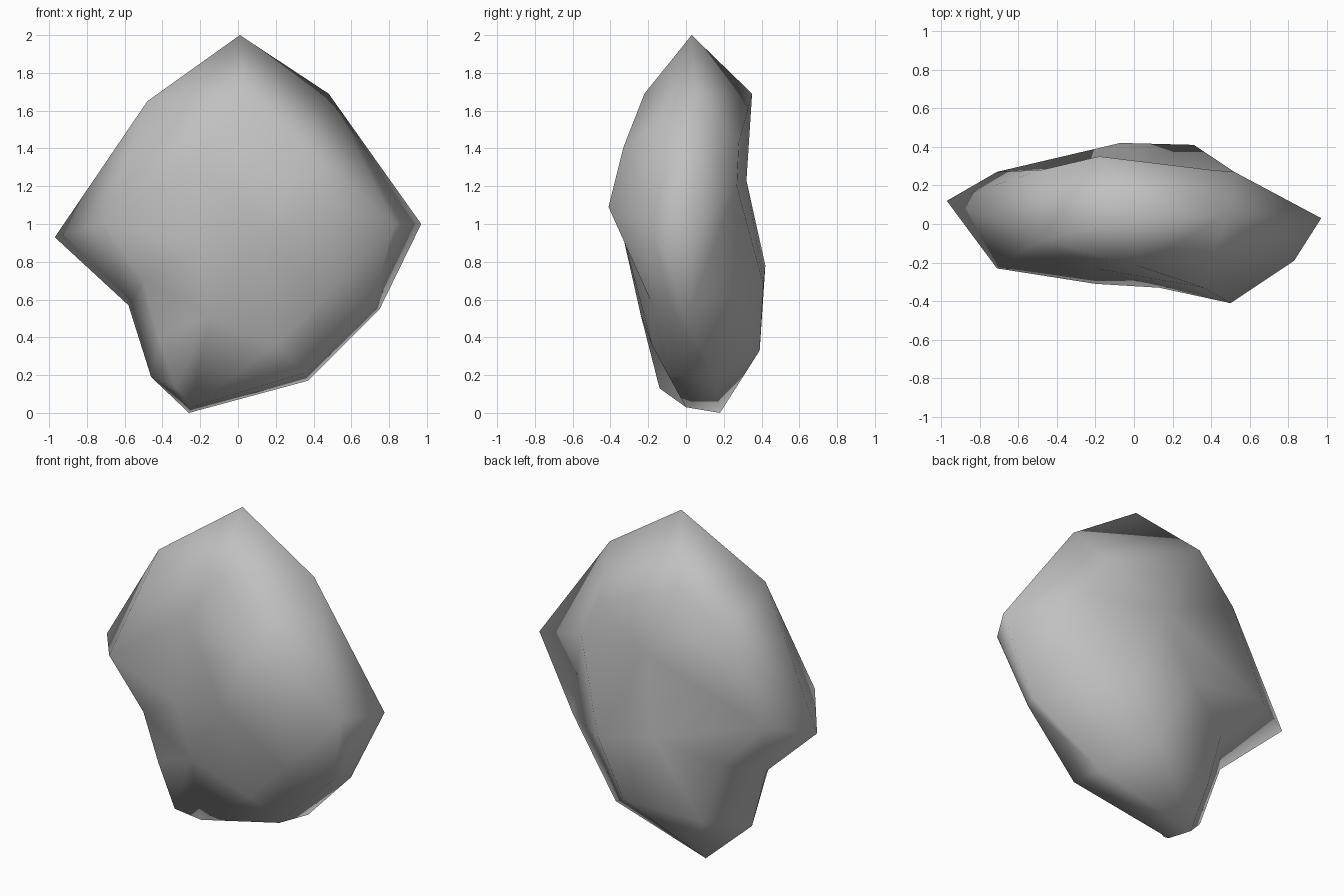
import bpy
import bmesh
from mathutils import Vector
from mathutils.geometry import delaunay_2d_cdt

cube = bpy.data.objects.get("Cube")
if cube:
    bpy.data.objects.remove(cube, do_unlink=True)

# Jagged outer rim of the boulder, clockwise from the peak
rim = [(.01, .03, 2), (.48, .05, 1.69), (.97, .03, 1), (.75, .02, .55),
       (.37, .15, .17), (-.26, .18, 0), (-.46, .02, .19), (-.58, .05, .57),
       (-.97, .12, .93), (-.48, -.08, 1.65)]

# Corner points that push the two broad sides outwards
front = [(.03, -.22, 1.69), (.36, -.33, 1.41), (-.2, -.23, 1.35),
         (.5, -.41, 1.09), (.83, -.19, 1), (.13, -.33, .92), (-.2, -.31, .88),
         (-.71, -.23, 1), (-.5, -.2, .7), (-.15, -.24, .52), (.45, -.19, .6),
         (.7, -.08, .56), (.2, -.18, .36), (.35, -.1, .21), (-.42, -.17, .4),
         (-.25, 0, .03), (-.33, -.14, .13)]
back = [(-.18, .35, 1.69), (-.48, .28, 1.47), (.4, .28, 1.43), (.52, .27, 1.2),
        (.05, .32, 1.23), (-.71, .27, .95), (-.07, .42, .78), (.31, .41, .68),
        (.15, .39, .33), (-.42, .25, .64), (-.3, .28, .27)]

bm = bmesh.new()
rim_verts = [bm.verts.new(p) for p in rim]


def add_side(points):
    """Stretch a triangulated skin over one broad side, sharing the rim."""
    verts = rim_verts + [bm.verts.new(p) for p in points]
    flat = [Vector((v.co.x, v.co.z)) for v in verts]
    loop = list(range(len(rim)))[::-1]
    result = delaunay_2d_cdt(flat, [], [loop], 1, 0.0001)
    source = [ids[0] for ids in result[3]]
    for face in result[2]:
        bm.faces.new([verts[source[i]] for i in face])


add_side(front)
add_side(back)
bmesh.ops.recalc_face_normals(bm, faces=bm.faces[:])

mesh = bpy.data.meshes.new("boulder")
bm.to_mesh(mesh)
bm.free()
mesh.polygons.foreach_set("use_smooth", [True] * len(mesh.polygons))
boulder = bpy.data.objects.new("boulder", mesh)
bpy.context.collection.objects.link(boulder)

# Plain grey stone
stone = bpy.data.materials.new("grey_stone")
stone.use_nodes = True
grey = (.53, .53, .53, 1)
stone.diffuse_color = grey
stone.node_tree.nodes["Principled BSDF"].inputs["Base Color"].default_value = grey
mesh.materials.append(stone)
